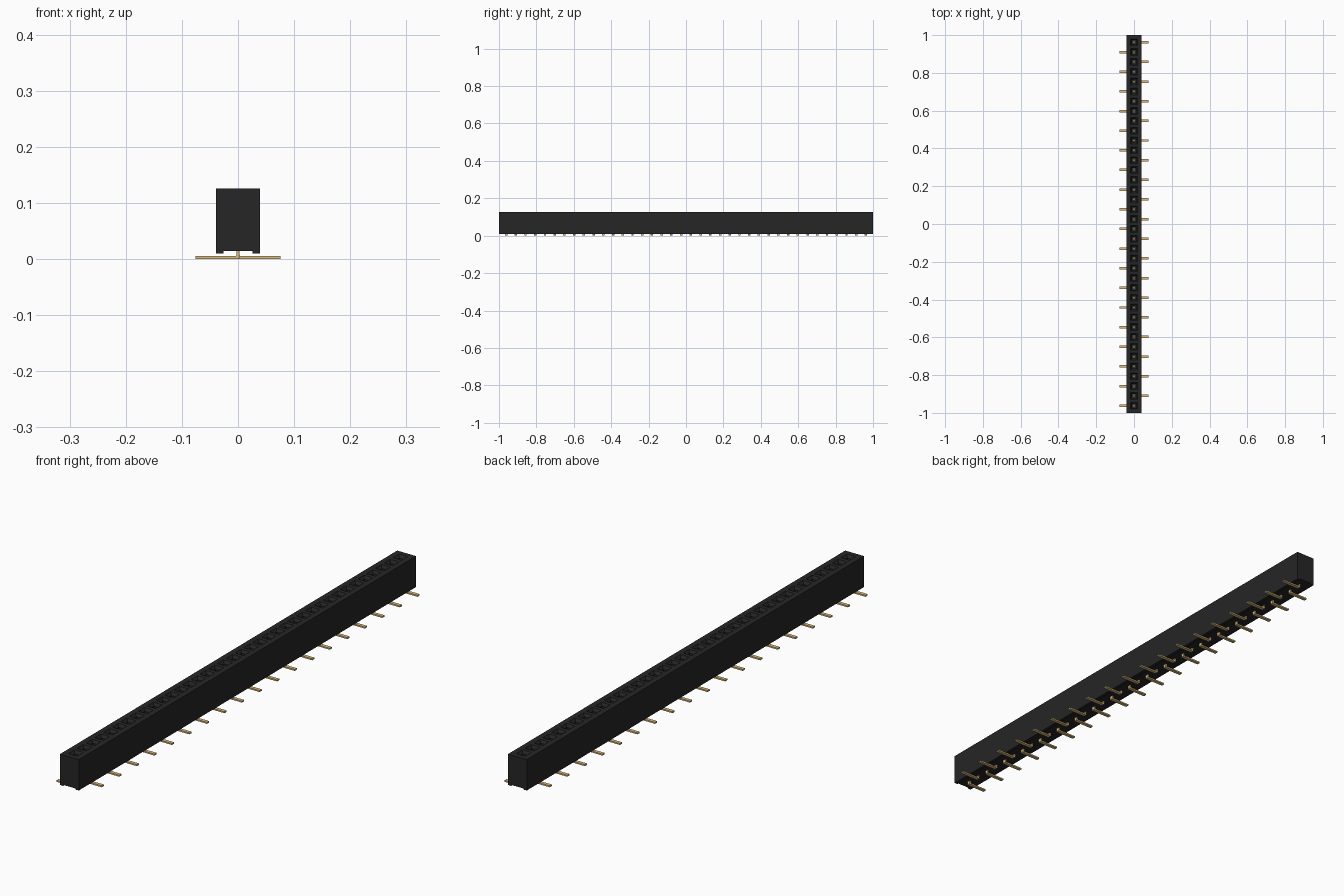
import bpy, bmesh
from mathutils import Matrix

cube = bpy.data.objects.get("Cube")
if cube:
    bpy.data.objects.remove(cube)

COUNT, PITCH = 38, 0.052
HALF_W, TOP = 0.039, 0.126


def material(name, rgb, rough):
    m = bpy.data.materials.new(name)
    m.use_nodes = True
    m.diffuse_color = (*rgb, 1)
    b = m.node_tree.nodes["Principled BSDF"]
    b.inputs["Base Color"].default_value = (*rgb, 1)
    b.inputs["Roughness"].default_value = rough
    return m


black = material("black plastic", (0.020, 0.019, 0.019), 0.6)
gold = material("gold metal", (0.70, 0.50, 0.21), 0.4)


def finish(bm, name, mat):
    bmesh.ops.remove_doubles(bm, verts=bm.verts, dist=1e-5)
    bmesh.ops.recalc_face_normals(bm, faces=bm.faces)
    me = bpy.data.meshes.new(name)
    bm.to_mesh(me)
    bm.free()
    me.materials.append(mat)
    return me


def add(name, me, y=0.0, flip=False):
    ob = bpy.data.objects.new(name, me)
    bpy.context.collection.objects.link(ob)
    ob.location.y = y
    if flip:
        ob.rotation_euler.z = 3.14159265
    return ob


centres = [(i - (COUNT - 1) / 2) * PITCH for i in range(COUNT)]
bounds = [-1.0] + [c + PITCH / 2 for c in centres[:-1]] + [1.0]

# Housing: channelled section, one slice per contact, each with a funnel socket
section = [(-HALF_W, TOP), (-HALF_W, 0.010), (-0.026, 0.010), (-0.026, 0.014),
           (0.026, 0.014), (0.026, 0.010), (HALF_W, 0.010), (HALF_W, TOP)]
bm = bmesh.new()
rings = [[bm.verts.new((x, y, z)) for x, z in section] for y in bounds]
for a, b in zip(rings, rings[1:]):
    for k in range(len(section) - 1):
        bm.faces.new((a[k], a[k + 1], b[k + 1], b[k]))
bm.faces.new(rings[0])
bm.faces.new(rings[-1])


def square(y, h, z):
    return [bm.verts.new((sx * h, y + sy * h, z))
            for sx, sy in ((-1, -1), (1, -1), (1, 1), (-1, 1))]


for c, a, b in zip(centres, rings, rings[1:]):
    loops = [[a[0], a[-1], b[-1], b[0]],
             square(c, 0.018, TOP), square(c, 0.011, TOP - 0.010),
             square(c, 0.011, 0.035)]
    for p, q in zip(loops, loops[1:]):
        for k in range(4):
            n = (k + 1) % 4
            bm.faces.new((p[k], p[n], q[n], q[k]))
    bm.faces.new(loops[-1])
add("socket_housing", finish(bm, "socket_housing", black))

# Contact: bent flat strip with a foot to +x, and a block inside the socket
T, W = 0.0055, 0.0065
strip = [(-T / 2 + 0.002, 0), (0.076, 0), (0.076, T), (T / 2 + 0.001, T),
         (T / 2, T + 0.001), (T / 2, 0.040), (-T / 2, 0.040), (-T / 2, 0.002)]
bm = bmesh.new()
face = bm.faces.new([bm.verts.new((x, -W, z)) for x, z in strip])
ext = bmesh.ops.extrude_face_region(bm, geom=[face])
bmesh.ops.translate(bm, vec=(0, 2 * W, 0),
                    verts=[g for g in ext["geom"] if isinstance(g, bmesh.types.BMVert)])
bmesh.ops.create_cube(bm, size=1, matrix=Matrix.Translation((0, 0, 0.065))
                      @ Matrix.Diagonal((0.011, 0.012, 0.056, 1)))
contact = finish(bm, "contact_pin", gold)

# Feet alternate sides along the row, the rearmost pointing to +x
for i, c in enumerate(centres):
    add(f"contact_pin_{i + 1:02d}", contact, c, flip=(i % 2 == 0))
